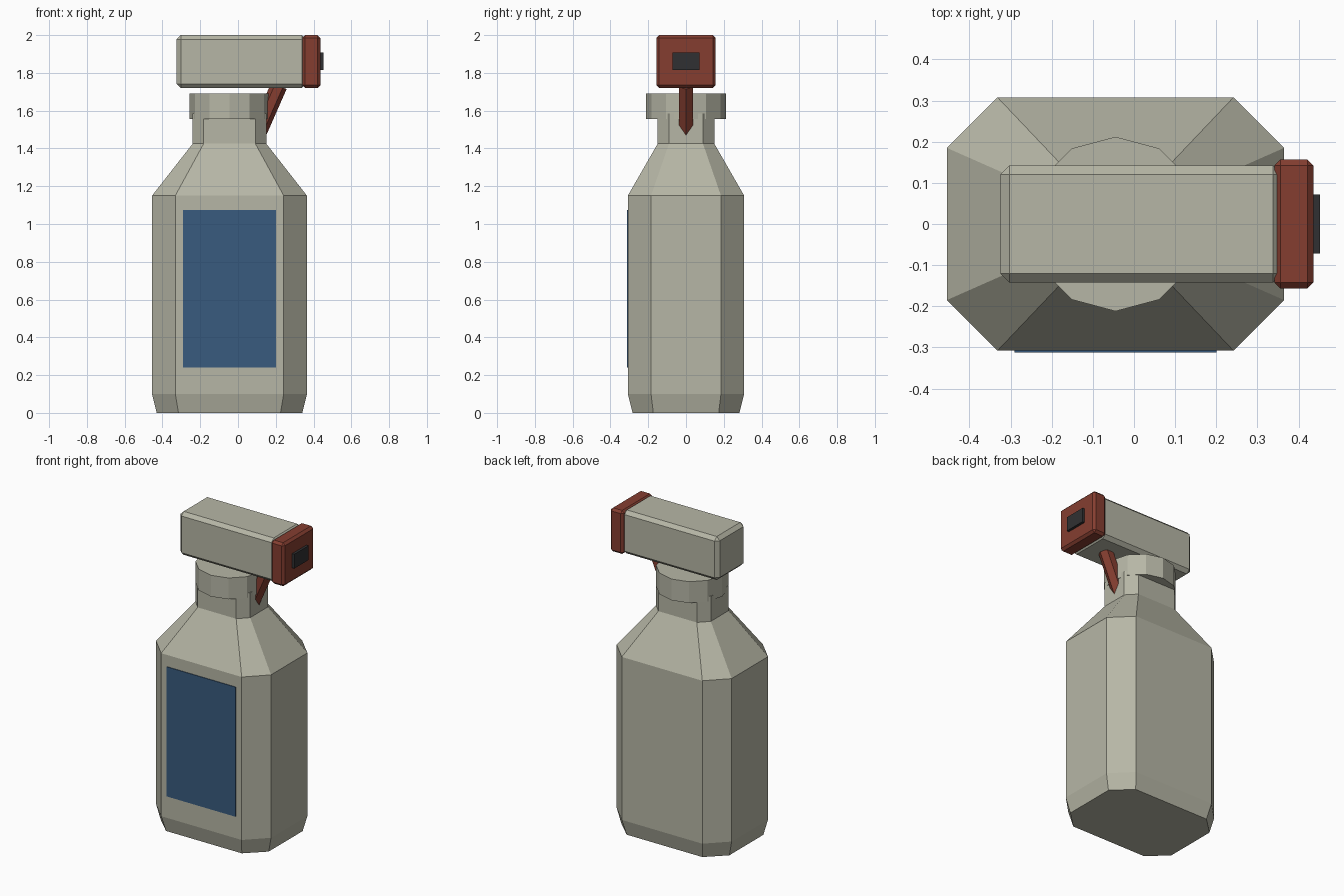
import bpy, bmesh, math
from mathutils import Vector

if "Cube" in bpy.data.objects:
    bpy.data.objects.remove(bpy.data.objects["Cube"])

CX = -0.045  # bottle axis


def material(name, rgb):
    m = bpy.data.materials.new(name)
    m.diffuse_color = (*rgb, 1)
    m.use_nodes = True
    m.node_tree.nodes["Principled BSDF"].inputs["Base Color"].default_value = m.diffuse_color
    return m


PLASTIC = material("pale grey plastic", (0.47, 0.47, 0.38))
RED = material("rust red", (0.235, 0.048, 0.03))
BLUE = material("label blue", (0.04, 0.105, 0.21))
BLACK = material("nozzle black", (0.03, 0.03, 0.032))


def finish(bm, name, mat):
    bmesh.ops.recalc_face_normals(bm, faces=bm.faces)
    me = bpy.data.meshes.new(name)
    bm.to_mesh(me)
    bm.free()
    me.materials.append(mat)
    ob = bpy.data.objects.new(name, me)
    bpy.context.collection.objects.link(ob)
    return ob


def loft(name, rings, mat):
    """Skin a stack of equal-length point rings and close both ends."""
    bm = bmesh.new()
    vs = [[bm.verts.new(p) for p in r] for r in rings]
    n = len(vs[0])
    for a, b in zip(vs, vs[1:]):
        for i in range(n):
            j = (i + 1) % n
            bm.faces.new((a[i], a[j], b[j], b[i]))
    bm.faces.new(vs[0][::-1])
    bm.faces.new(vs[-1])
    return finish(bm, name, mat)


def box(name, lo, hi, mat, bevel=0):
    bm = bmesh.new()
    bmesh.ops.create_cube(bm, size=1)
    for v in bm.verts:
        v.co = [(l + h) / 2 + c * (h - l) for l, h, c in zip(lo, hi, v.co)]
    if bevel:
        bmesh.ops.bevel(bm, geom=bm.edges[:], offset=bevel, segments=1,
                        affect='EDGES', profile=0.5)
    return finish(bm, name, mat)


def octagon(z, hx, fx, hy, fy):
    """Chamfered rectangle: half sizes hx, hy and flat half lengths fx, fy."""
    pts = [(hx, -fy), (hx, fy), (fx, hy), (-fx, hy),
           (-hx, fy), (-hx, -fy), (-fx, -hy), (fx, -hy)]
    return [(CX + x, y, z) for x, y in pts]


# bottle with shoulder and neck
loft("bottle", [octagon(0, 0.385, 0.27, 0.283, 0.173),
                octagon(0.10, 0.41, 0.287, 0.308, 0.185),
                octagon(1.15, 0.41, 0.287, 0.308, 0.185),
                octagon(1.425, 0.195, 0.137, 0.15, 0.09),
                octagon(1.585, 0.195, 0.137, 0.15, 0.09)], PLASTIC)

# screw collar, twelve sided
loft("collar", [[(CX + 0.212 * math.cos(k * math.pi / 6),
                  0.212 * math.sin(k * math.pi / 6), z) for k in range(12)]
                for z in (1.555, 1.692)], PLASTIC)

# label plate on the front
box("label", (-0.29, -0.312, 0.24), (0.20, -0.306, 1.075), BLUE)

# spray head, its red end cap and the nozzle
box("spray_head", (-0.325, -0.142, 1.72), (0.36, 0.142, 2.0), PLASTIC, 0.022)
box("head_end_cap", (0.341, -0.157, 1.72), (0.436, 0.157, 2.0), RED, 0.015)
box("nozzle", (0.42, -0.072, 1.815), (0.452, 0.072, 1.907), BLACK)

# slanted six-sided trigger
top, end = Vector((0.217, 0, 1.732)), Vector((0.093, 0, 1.45))
axis = (top - end).normalized()
side = Vector((0, 1, 0))
out = side.cross(axis)
loft("trigger", [[p + 0.044 * (out * math.cos(k * math.pi / 3)
                               + side * math.sin(k * math.pi / 3))
                  for k in range(6)] for p in (end, top)], RED)
